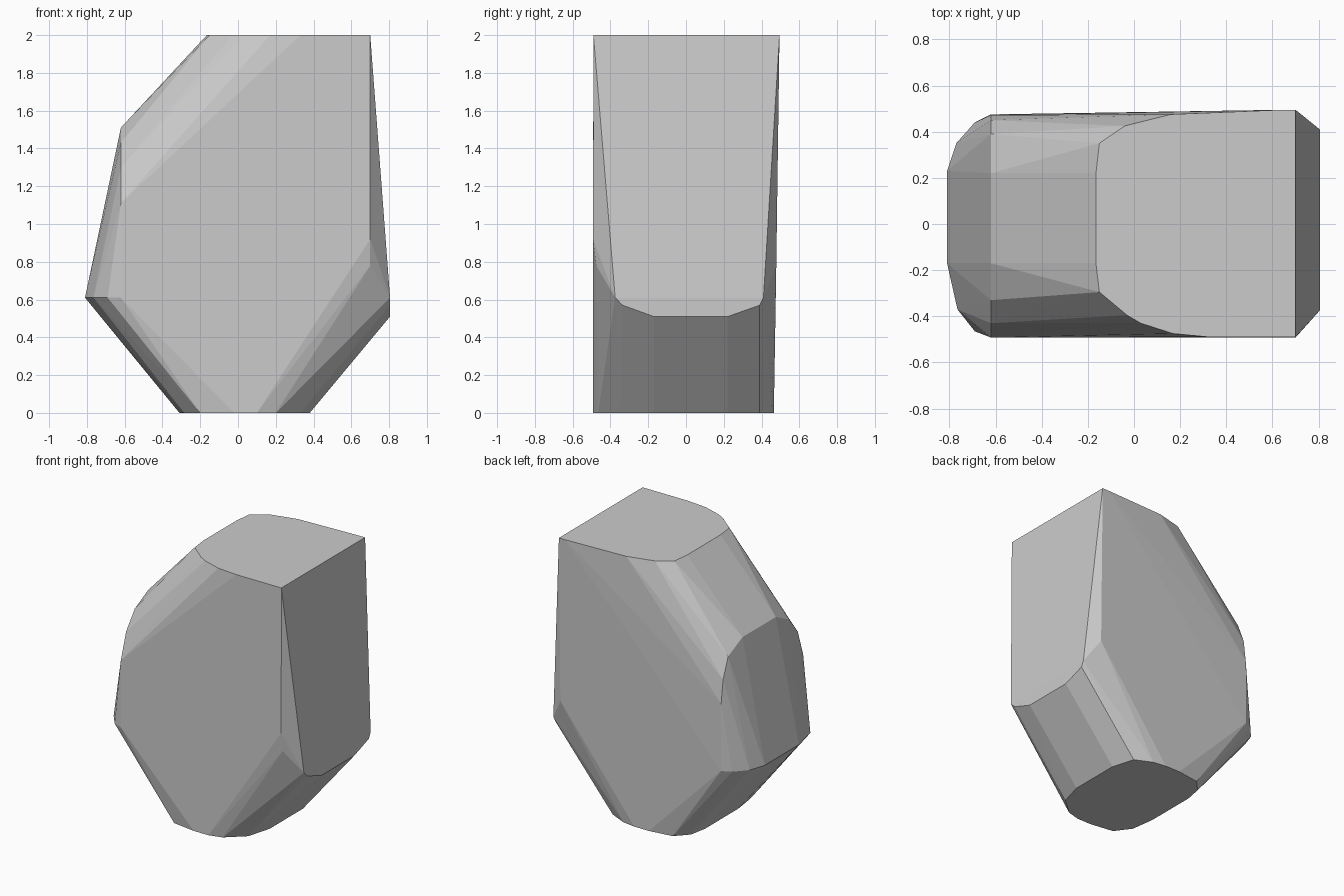
import bpy, bmesh, math

if "Cube" in bpy.data.objects:
    bpy.data.objects.remove(bpy.data.objects["Cube"])

# outlines of the faceted stone; each planar outline gets its fixed coordinate added
top = [(.70, .495), (.70, -.49), (.33, -.49), (.17, -.475), (.03, -.43), (-.03, -.395),
       (-.15, -.295), (-.165, -.17), (-.165, .22), (-.15, .35), (-.04, .425),
       (.16, .475), (.65, .495)]
base = [(.38, -.17), (.38, .22), (.33, .39), (.20, .45), (.10, .465), (-.02, .465),
        (-.20, .44), (-.285, .35), (-.31, .22), (-.31, -.17), (-.285, -.35),
        (-.20, -.465), (-.02, -.492), (.10, -.492), (.20, -.465), (.33, -.35)]
left_belt = [(-.81, -.17), (-.81, .23), (-.77, .35), (-.69, .44), (-.62, .475),
             (-.62, -.492), (-.69, -.465), (-.765, -.37)]
left_shoulder = [(-.17, 1.51), (.22, 1.51), (.39, 1.43), (.45, 1.28), (.472, 1.11),
                 (-.492, 1.11), (-.43, 1.30), (-.33, 1.43)]
right_edge = [(-.375, .61), (-.335, .57), (-.17, .51), (.22, .51), (.39, .57), (.41, .61)]
right_cheek = [(-.492, .92), (-.475, .78), (.478, .78)]

points = [(x, y, 2) for x, y in top] + [(x, y, 0) for x, y in base]
points += [(x, y, .61) for x, y in left_belt]
points += [(-.62, y, z) for y, z in left_shoulder]
points += [(.805, y, z) for y, z in right_edge]
points += [(.70, y, z) for y, z in right_cheek]

# wrap the outlines in a convex skin and merge coplanar triangles
bm = bmesh.new()
for p in points:
    bm.verts.new(p)
hull = bmesh.ops.convex_hull(bm, input=bm.verts[:])
loose = [v for v in bm.verts if not v.link_faces]
bmesh.ops.delete(bm, geom=loose, context='VERTS')
bmesh.ops.dissolve_limit(bm, angle_limit=math.radians(0.5), verts=bm.verts[:], edges=bm.edges[:])
bmesh.ops.recalc_face_normals(bm, faces=bm.faces[:])
mesh = bpy.data.meshes.new("faceted_stone")
bm.to_mesh(mesh)
bm.free()
bpy.context.collection.objects.link(bpy.data.objects.new("faceted_stone", mesh))
